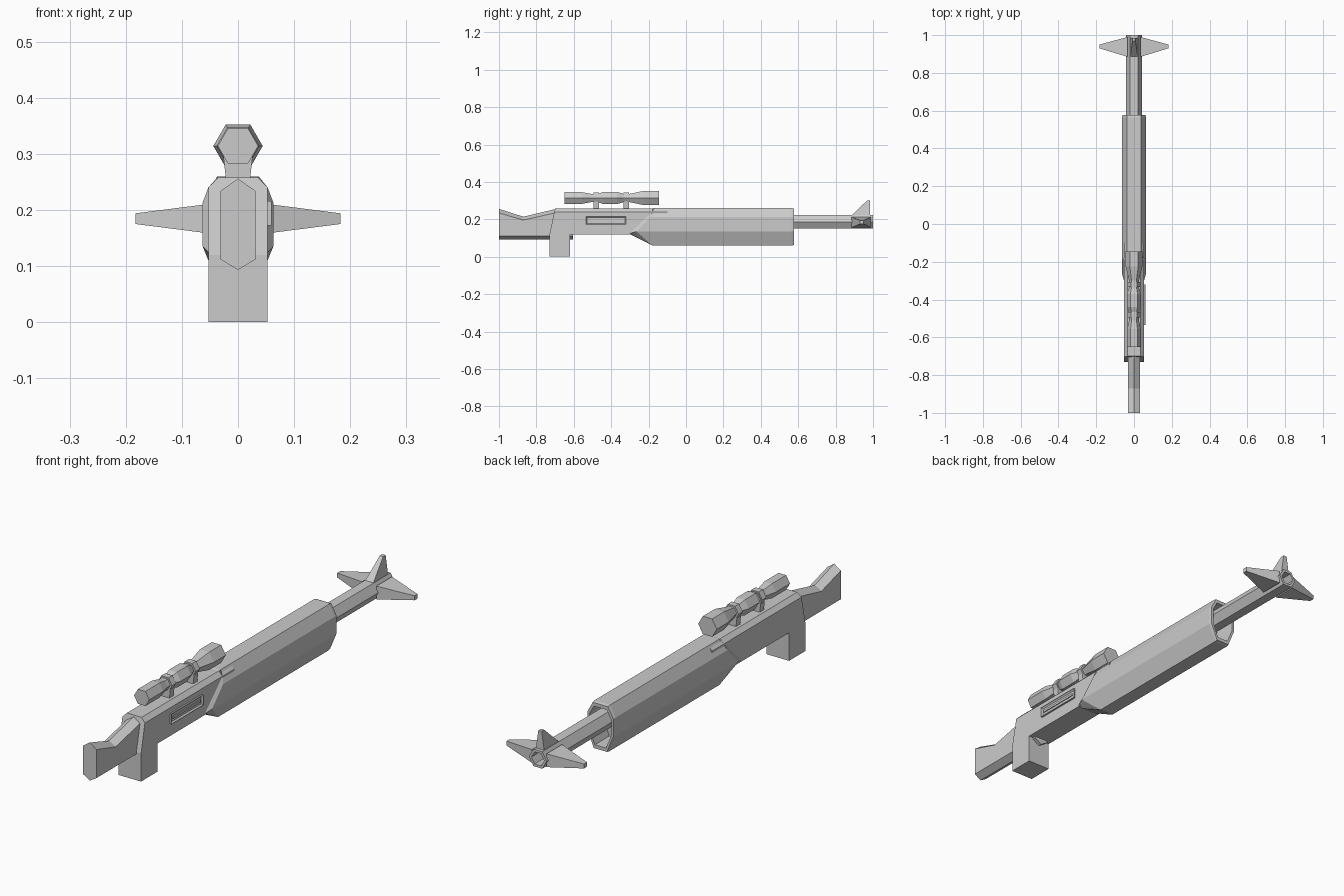
import bpy, bmesh, math
from mathutils import Vector

cube = bpy.data.objects.get("Cube")
if cube:
    bpy.data.objects.remove(cube, do_unlink=True)

grey = bpy.data.materials.new("plain grey")
grey.use_nodes = True
colour = (0.6, 0.6, 0.6, 1)
grey.diffuse_color = colour
grey.node_tree.nodes["Principled BSDF"].inputs["Base Color"].default_value = colour


def finish(name, bm):
    bmesh.ops.recalc_face_normals(bm, faces=bm.faces)
    mesh = bpy.data.meshes.new(name)
    bm.to_mesh(mesh)
    bm.free()
    mesh.materials.append(grey)
    obj = bpy.data.objects.new(name, mesh)
    bpy.context.collection.objects.link(obj)
    return obj


def loft(name, rings):
    """Skin a list of point rings and cap both ends."""
    bm = bmesh.new()
    loops = [[bm.verts.new(p) for p in ring] for ring in rings]
    n = len(loops[0])
    for a, b in zip(loops, loops[1:]):
        for i in range(n):
            j = (i + 1) % n
            bm.faces.new((a[i], a[j], b[j], b[i]))
    bm.faces.new(loops[0])
    bm.faces.new(loops[-1])
    return finish(name, bm)


def mirrored(half):
    """Close a ring from its +x half, listed top to bottom."""
    return half + [(-x, y, z) for x, y, z in reversed(half) if x > 0]


def hexagon(y, r, z):
    return [(r * math.cos(k * math.pi / 3), y, z + r * math.sin(k * math.pi / 3))
            for k in range(6)]


def box(name, x, y, z):
    """Box from (min, max) pairs."""
    return loft(name, [[(x[0], v, z[0]), (x[1], v, z[0]), (x[1], v, z[1]), (x[0], v, z[1])]
                       for v in y])


# Receiver and grip: extruded side profile with chamfered top edges
profile = [(-0.73, 0), (-0.62, 0), (-0.62, 0.12), (-0.1, 0.12),
           (-0.1, 0.258), (-0.70, 0.258), (-0.73, 0.12)]
bm = bmesh.new()
face = bm.faces.new([bm.verts.new((-0.053, y, z)) for y, z in profile])
out = bmesh.ops.extrude_face_region(bm, geom=[face])
bmesh.ops.translate(bm, vec=(0.106, 0, 0),
                    verts=[v for v in out["geom"] if isinstance(v, bmesh.types.BMVert)])
top_edges = [e for e in bm.edges if all(v.co.z > 0.25 for v in e.verts)
             and abs(e.verts[0].co.x - e.verts[1].co.x) < 0.01]
bmesh.ops.bevel(bm, geom=top_edges, offset=0.018, segments=1, affect="EDGES")
finish("receiver_and_grip", bm)

# Stock: hexagonal section with a dipped comb
loft("stock", [mirrored([(0, y, top), (0.031, y, side), (0.031, y, 0.112), (0, y, 0.093)])
               for y, top, side in [(-1, 0.256, 0.234), (-0.87, 0.214, 0.196),
                                    (-0.71, 0.252, 0.232), (-0.605, 0.252, 0.232)]])


# Fore-end: faceted sleeve with slanted rear and hollow front
def sleeve(y, k=1.0):
    mid = 0.16
    return mirrored([(x * k, y, mid + (z - mid) * k) for x, z in
                     [(0.037, 0.26), (0.063, 0.213), (0.063, 0.135), (0.032, 0.06)]])


loft("fore_end", [
    mirrored([(0.037, -0.18, 0.258), (0.053, -0.18, 0.24),
              (0.053, -0.30, 0.125), (0.03, -0.30, 0.12)]),
    mirrored([(0.037, -0.17, 0.26), (0.063, -0.19, 0.213),
              (0.063, -0.265, 0.135), (0.032, -0.18, 0.06)]),
    sleeve(0.565), sleeve(0.578, 0.97), sleeve(0.578, 0.82), sleeve(0.48, 0.82)])

# Barrel with an open muzzle
BORE = 0.186
loft("barrel", [hexagon(y, r, BORE) for y, r in
                [(0.4, 0.042), (1, 0.042), (1, 0.03), (0.9, 0.03)]])


# Muzzle fins
def rect(x, y, z):
    return [(x, y[0], z[0]), (x, y[1], z[0]), (x, y[1], z[1]), (x, y[0], z[1])]


for side, label in [(1, "left"), (-1, "right")]:
    loft(label + "_fin", [rect(side * 0.034, (0.885, 0.99), (0.156, 0.213)),
                          rect(side * 0.183, (0.93, 0.95), (0.175, 0.194))])
loft("top_fin", [[(-w, a, z), (w, a, z), (w, b, z), (-w, b, z)] for w, a, b, z in
                 [(0.02, 0.88, 0.985, 0.216), (0.008, 0.968, 0.985, 0.3)]])

# Scope tube
SIGHT = 0.314
loft("scope", [hexagon(y, r, SIGHT) for y, r in
               [(-0.65, 0.036), (-0.555, 0.036), (-0.51, 0.026), (-0.47, 0.026),
                (-0.44, 0.038), (-0.37, 0.038), (-0.335, 0.026), (-0.30, 0.026),
                (-0.225, 0.044), (-0.145, 0.044)]])

# Scope mounts: clamp ring and foot
for y, label in [(-0.48, "rear"), (-0.32, "front")]:
    loft(label + "_scope_clamp", [hexagon(y + d, 0.034, SIGHT) for d in (-0.014, 0.014)])
    loft(label + "_scope_foot", [[(-w, y - 0.014, z), (w, y - 0.014, z),
                                  (w, y + 0.014, z), (-w, y + 0.014, z)]
                                 for w, z in [(0.021, 0.25), (0.026, 0.295)]])

# Ejection port: raised frame with a bar inside, on one side only
port = box("port_frame", (0.045, 0.06), (-0.535, -0.32), (0.172, 0.216))
bm = bmesh.new()
bm.from_mesh(port.data)
outer = max(bm.faces, key=lambda f: f.calc_center_median().x)
bmesh.ops.inset_region(bm, faces=[outer], thickness=0.009)
bmesh.ops.translate(bm, verts=outer.verts, vec=Vector((-0.006, 0, 0)))
bm.to_mesh(port.data)
bm.free()
box("port_bar", (0.05, 0.058), (-0.52, -0.335), (0.189, 0.199))
